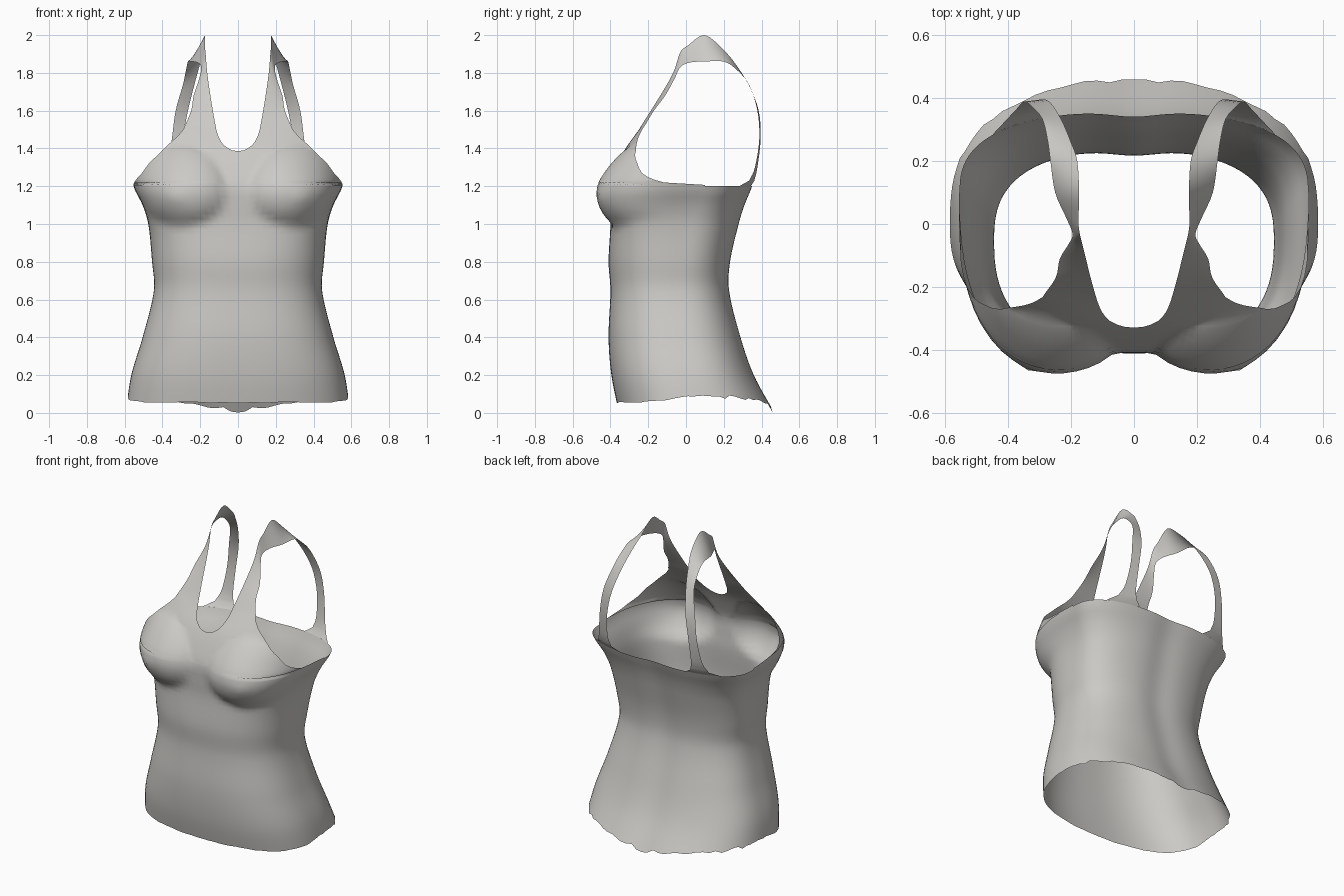
import bpy, bmesh, math, random
from mathutils import Vector

random.seed(4)
if "Cube" in bpy.data.objects:
    bpy.data.objects.remove(bpy.data.objects["Cube"], do_unlink=True)

COLS = 24
TOP = 1.2          # height of the back edge and armpit

# Body sections: height, half width, front y, widest y, back y, front squareness
SECTIONS = [
    (0.0, .595, -.355, .02, .475, 2.5), (.2, .565, -.395, 0, .365, 2.6),
    (.4, .505, -.41, -.03, .295, 2.6), (.65, .445, -.4, -.05, .235, 2.6),
    (.8, .455, -.41, -.03, .24, 2.7), (1.0, .475, -.4, .02, .285, 3.2),
    (1.1, .505, -.405, .06, .315, 3.9), (1.2, .553, -.405, .1, .355, 3.7),
    (1.3, .56, -.37, .07, .38, 3.1), (1.4, .56, -.32, .05, .39, 2.8),
    (1.5, .56, -.25, .05, .39, 2.8)]
HEM = [(0, .055), (60, .06), (100, .09), (150, .055), (180, .012)]
NECK = [(1.385, 0), (1.39, .03), (1.4, .052), (1.42, .078), (1.46, .102), (1.5, .115)]
ARMHOLE = [(1.2, .56), (1.215, .552), (1.235, .54), (1.27, .508), (1.32, .472),
           (1.37, .42), (1.42, .37), (1.46, .325), (1.5, .29)]

# Strap edges, over the shoulder and down the back
STRAP_IN = [(.115, -.25, 1.5), (.135, -.18, 1.61), (.155, -.1, 1.74), (.165, -.06, 1.82),
            (.172, -.03, 1.91), (.176, .01, 1.945), (.174, .1, 2.0), (.18, .2, 1.92),
            (.2, .26, 1.85), (.23, .33, 1.74), (.265, .385, 1.6), (.292, .395, 1.45),
            (.3, .378, 1.3), (.285, .362, 1.23)]
STRAP_OUT = [(.29, -.23, 1.5), (.248, -.17, 1.6), (.235, -.11, 1.68), (.205, -.06, 1.77),
             (.195, -.03, 1.83), (.215, .02, 1.855), (.25, .1, 1.86), (.265, .2, 1.86),
             (.275, .27, 1.815), (.292, .335, 1.735), (.33, .378, 1.6), (.35, .388, 1.45),
             (.372, .365, 1.3), (.4, .335, 1.23)]


def curve(table, t):
    """Smooth interpolation through rows of (parameter, values...)."""
    t = min(max(t, table[0][0]), table[-1][0])
    i = 0
    while i < len(table) - 2 and t > table[i + 1][0]:
        i += 1

    def slope(k, c):
        lo, hi = table[max(k - 1, 0)], table[min(k + 1, len(table) - 1)]
        return (hi[c] - lo[c]) / (hi[0] - lo[0])
    a, b = table[i], table[i + 1]
    h = b[0] - a[0]
    s = (t - a[0]) / h
    return [a[c] * (1 + 2 * s) * (1 - s) ** 2 + b[c] * s * s * (3 - 2 * s)
            + h * (slope(i, c) * s * (1 - s) ** 2 - slope(i + 1, c) * s * s * (1 - s))
            for c in range(1, len(a))]


def bust(x, z):
    """Forward swelling of the bust, fuller below than above."""
    height = .17 if z < 1.16 else .25
    d = ((x - .3) / .235) ** 2 + ((z - 1.16) / height) ** 2
    tip = math.exp(-((x - .34) ** 2 + (z - 1.14) ** 2) / .001)
    return .08 * max(0, 1 - d) ** .8 + .01 * tip


def surface(angle, z):
    """Point on the body; angle runs from 0 at the front to pi at the back."""
    a, yf, ym, yb, n = curve(SECTIONS, z)
    s, c = math.sin(angle), math.cos(angle)
    if c < 0:
        n = 2.6
    r = (abs(s) ** n + abs(c) ** n) ** (-1 / n)
    x = max(0, a * s * r)
    if c >= 0:
        y = ym - (ym - yf) * c * r - bust(x, z) * math.sqrt(c)
    else:
        y = ym - (yb - ym) * c * r - .015 * math.exp(-(x / .1) ** 2)
    return Vector((x, y, z))


def angle_at(x, z, back=False):
    a, yf, ym, yb, n = curve(SECTIONS, z)
    n = 2.6 if back else n
    q = min(x / a, 1)
    t = math.atan2(q, (1 - q ** n) ** (1 / n))
    return math.pi - t if back else t


def arc(start, end, z):
    return [surface(start + (end - start) * k / COLS, z) for k in range(COLS + 1)]


def add_grid(bm, rows):
    verts = [[bm.verts.new(p) for p in row] for row in rows]
    for low, high in zip(verts, verts[1:]):
        for k in range(len(low) - 1):
            bm.faces.new((low[k], low[k + 1], high[k + 1], high[k]))


bm = bmesh.new()

# Torso tube, from the ragged hem up to the armpits
hem = []
for k in range(2 * COLS + 1):
    deg = 90 * k / COLS
    ragged = .011 if deg > 115 else .003
    hem.append(max(0, curve(HEM, deg)[0] + random.uniform(-ragged, ragged)))
ROWS = 40
add_grid(bm, [[surface(math.pi / 2 * k / COLS, h + (TOP - h) * r / ROWS)
               for k, h in enumerate(hem)] for r in range(ROWS + 1)])

# Front yoke, between neckline and armhole
levels = [1.2, 1.207, 1.22, 1.235, 1.25, 1.27, 1.295, 1.32, 1.345, 1.37,
          1.385, 1.39, 1.4, 1.42, 1.44, 1.46, 1.48, 1.5]
yoke = [arc(angle_at(curve(NECK, z)[0], z), angle_at(curve(ARMHOLE, z)[0], z), z)
        for z in levels]
add_grid(bm, yoke)

# Shoulder strap, starting on the yoke and ending on the back edge
inner = [(i, *p) for i, p in enumerate(STRAP_IN)]
outer = [(i, *p) for i, p in enumerate(STRAP_OUT)]
strap = [yoke[-1]]
STEPS = 4
for i in range(1, STEPS * (len(inner) - 1) + 1):
    p, q = Vector(curve(inner, i / STEPS)), Vector(curve(outer, i / STEPS))
    strap.append([p.lerp(q, k / COLS) for k in range(COLS + 1)])
strap.append(arc(angle_at(.24, TOP, True), angle_at(.45, TOP, True), TOP))
add_grid(bm, strap)

bmesh.ops.remove_doubles(bm, verts=bm.verts, dist=.0004)
bmesh.ops.recalc_face_normals(bm, faces=bm.faces)
# Face the cloth outward
bm.faces.ensure_lookup_table()
if sum(f.normal.dot(Vector((f.calc_center_median().x, f.calc_center_median().y, 0)))
       for f in bm.faces) < 0:
    bmesh.ops.reverse_faces(bm, faces=bm.faces)

mesh = bpy.data.meshes.new("tank_top")
bm.to_mesh(mesh)
bm.free()
top = bpy.data.objects.new("tank_top", mesh)
bpy.context.collection.objects.link(top)

# Cloth colour
cloth = bpy.data.materials.new("warm_grey_cloth")
cloth.use_nodes = True
colour = (.6, .59, .565, 1)
cloth.diffuse_color = colour
shader = next(n for n in cloth.node_tree.nodes if n.type == "BSDF_PRINCIPLED")
shader.inputs["Base Color"].default_value = colour
shader.inputs["Roughness"].default_value = .8
mesh.materials.append(cloth)

# Other half and smooth shading
mirror = top.modifiers.new("mirror", "MIRROR")
mirror.merge_threshold = .001
bpy.ops.object.select_all(action="DESELECT")
top.select_set(True)
bpy.context.view_layer.objects.active = top
bpy.ops.object.shade_smooth_by_angle(angle=math.radians(40))
